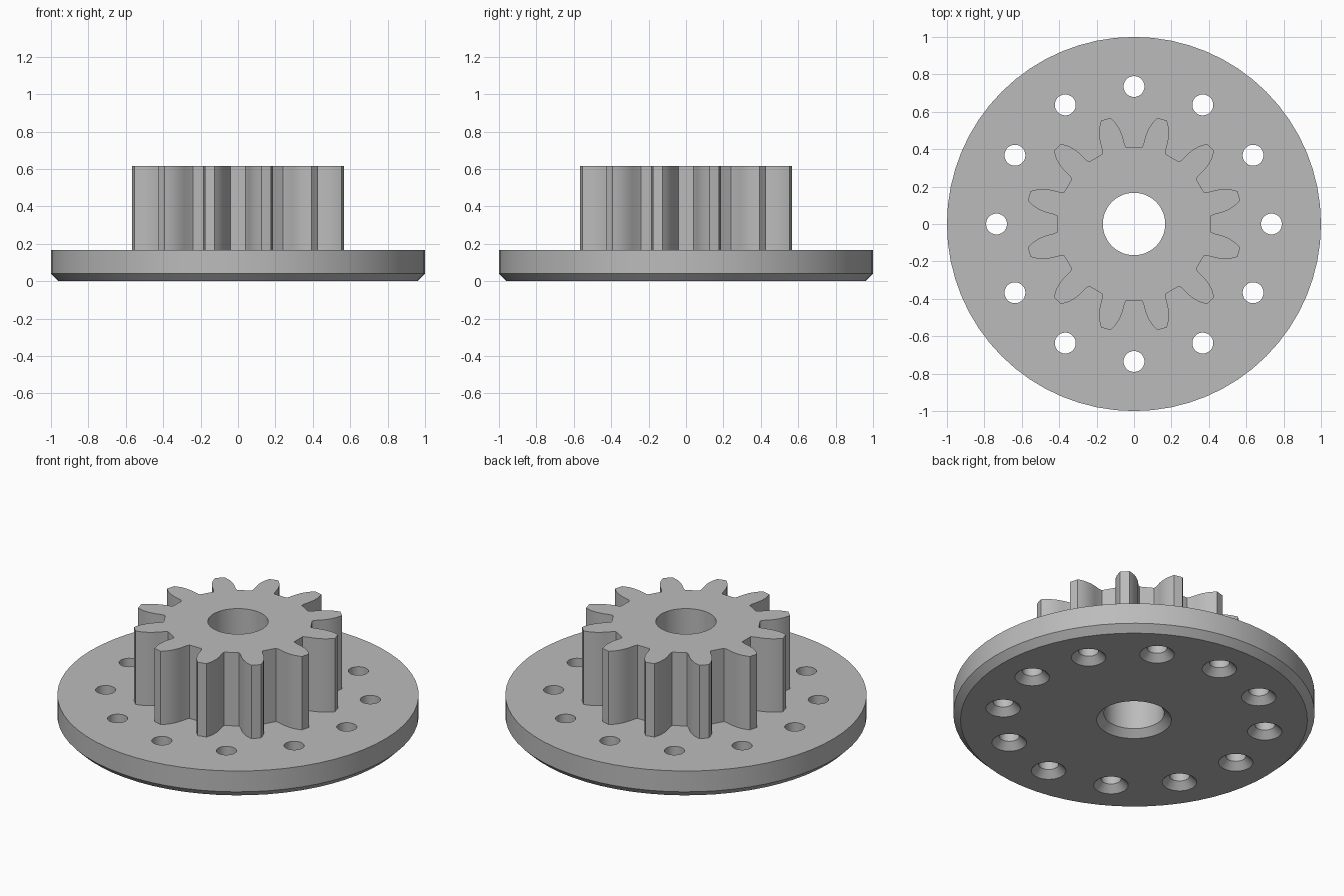
import bpy, bmesh
from math import sin, cos, pi, radians
from mathutils import Matrix, Vector

cube = bpy.data.objects.get("Cube")
if cube:
    bpy.data.objects.remove(cube, do_unlink=True)

TEETH = 12
PLATE_TOP, GEAR_TOP, CHAMFER = 0.167, 0.615, 0.04

grey = bpy.data.materials.new("plain grey")
grey.use_nodes = True
colour = (0.5, 0.5, 0.5, 1)
grey.diffuse_color = colour
grey.node_tree.nodes["Principled BSDF"].inputs["Base Color"].default_value = colour


def make_object(name, bm):
    bmesh.ops.recalc_face_normals(bm, faces=bm.faces)
    mesh = bpy.data.meshes.new(name)
    bm.to_mesh(mesh)
    bm.free()
    mesh.materials.append(grey)
    obj = bpy.data.objects.new(name, mesh)
    bpy.context.collection.objects.link(obj)
    return obj


def add_turned(bm, profile, segments, centre=(0, 0)):
    """Solid of revolution from (radius, height) pairs, capped at both ends."""
    rings = [[bm.verts.new((centre[0] + r * cos(2 * pi * i / segments),
                            centre[1] + r * sin(2 * pi * i / segments), z))
              for i in range(segments)] for r, z in profile]
    for low, high in zip(rings, rings[1:]):
        for i in range(segments):
            j = (i + 1) % segments
            bm.faces.new((low[i], low[j], high[j], high[i]))
    bm.faces.new(rings[0][::-1])
    bm.faces.new(rings[-1])


def combine(target, tool, operation):
    mod = target.modifiers.new(operation.lower(), 'BOOLEAN')
    mod.operation, mod.object, mod.solver = operation, tool, 'EXACT'
    bpy.context.view_layer.objects.active = target
    bpy.ops.object.modifier_apply(modifier=mod.name)
    bpy.data.objects.remove(tool, do_unlink=True)


# Round plate with a chamfered lower rim
bm = bmesh.new()
add_turned(bm, [(1 - CHAMFER, 0), (1, CHAMFER), (1, PLATE_TOP)], 64)
body = make_object("flanged_gear", bm)

# Toothed hub: one tooth flank (radius, half width), mirrored and repeated
flank = [(0.405, 0.066), (0.425, 0.062), (0.47, 0.062), (0.505, 0.058),
         (0.54, 0.048), (0.565, 0.035), (0.58, 0.026)]
tooth = [Vector((r, -w, 0)) for r, w in flank]
tooth += [Vector((r, w, 0)) for r, w in reversed(flank)]
bm = bmesh.new()
outline = []
for k in range(TEETH):
    turn = Matrix.Rotation(2 * pi * (k + 0.5) / TEETH, 3, 'Z')
    outline += [bm.verts.new(turn @ p + Vector((0, 0, 0.1))) for p in tooth]
base = bm.faces.new(outline)
grown = bmesh.ops.extrude_face_region(bm, geom=[base], use_keep_orig=True)
bmesh.ops.translate(bm, vec=(0, 0, GEAR_TOP - 0.1),
                    verts=[v for v in grown["geom"] if isinstance(v, bmesh.types.BMVert)])
combine(body, make_object("toothed_hub", bm), 'UNION')

# Central bore and ring of bolt holes, all countersunk from below
bm = bmesh.new()
holes = [(0.167, 48, (0, 0))]
for k in range(TEETH):
    a = 2 * pi * k / TEETH
    holes.append((0.056, 28, (0.735 * cos(a), 0.735 * sin(a))))
for radius, segments, centre in holes:
    add_turned(bm, [(radius + 1.5 * CHAMFER, -CHAMFER / 2), (radius, CHAMFER), (radius, 0.7)],
               segments, centre)
combine(body, make_object("hole_cutters", bm), 'DIFFERENCE')

# Smooth the curved walls, keep the edges crisp
bpy.ops.object.select_all(action='DESELECT')
body.select_set(True)
bpy.context.view_layer.objects.active = body
bpy.ops.object.shade_smooth_by_angle(angle=radians(20))
